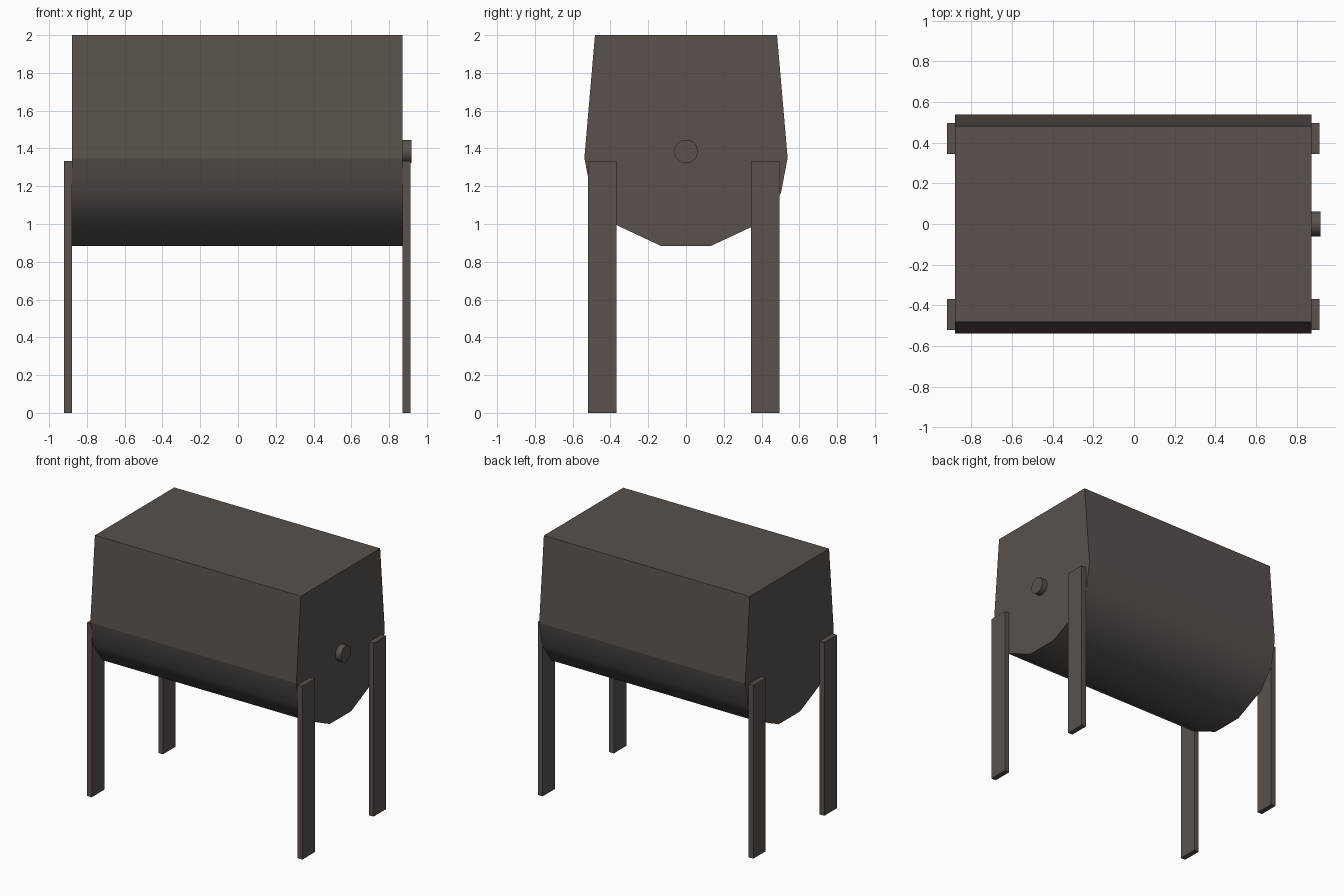
import bpy, bmesh, math

if "Cube" in bpy.data.objects:
    bpy.data.objects.remove(bpy.data.objects["Cube"])

metal = bpy.data.materials.new("dark brown metal")
metal.diffuse_color = (0.10, 0.083, 0.073, 1)
metal.use_nodes = True
metal.node_tree.nodes["Principled BSDF"].inputs["Base Color"].default_value = metal.diffuse_color


def finish(bm, name):
    bmesh.ops.recalc_face_normals(bm, faces=bm.faces)
    me = bpy.data.meshes.new(name)
    bm.to_mesh(me)
    bm.free()
    me.materials.append(metal)
    ob = bpy.data.objects.new(name, me)
    bpy.context.collection.objects.link(ob)
    return ob


# Drum body: half cross-section (y, z), mirrored and extruded along x
X0, X1, RIM = -0.88, 0.872, 1.35
half = [(0.482, 2.0), (0.538, RIM), (0.503, 1.165), (0.385, 1.002), (0.13, 0.883)]
profile = half + [(-y, z) for y, z in reversed(half)]
bm = bmesh.new()
cap = bm.faces.new([bm.verts.new((X0, y, z)) for y, z in profile])
ext = bmesh.ops.extrude_face_region(bm, geom=[cap], use_keep_orig=True)
bmesh.ops.translate(bm, vec=(X1 - X0, 0, 0),
                    verts=[g for g in ext["geom"] if isinstance(g, bmesh.types.BMVert)])
# rounded belly is smooth, upper sides and end caps stay flat
for f in bm.faces:
    f.smooth = len(f.verts) == 4 and all(v.co.z < RIM + 0.01 for v in f.verts)
for e in bm.edges:
    e.smooth = all(f.smooth for f in e.link_faces)
finish(bm, "drum_body")


# Four flat legs
def box(name, lo, hi):
    bm = bmesh.new()
    bmesh.ops.create_cube(bm, size=1)
    for v in bm.verts:
        v.co = [h if c > 0 else l for c, l, h in zip(v.co, lo, hi)]
    finish(bm, name)


for side, xa, xb in (("left", -0.92, X0), ("right", X1, 0.912)):
    for end, ya, yb in (("front", -0.52, -0.368), ("back", 0.345, 0.496)):
        box(f"{end}_{side}_leg", (xa, ya, 0), (xb, yb, 1.333))

# Round axle stub on the right end
bpy.ops.mesh.primitive_cylinder_add(vertices=32, radius=0.062, depth=0.05,
                                    location=(0.893, 0, 1.384),
                                    rotation=(0, math.pi / 2, 0))
stub = bpy.context.object
stub.name = "axle_stub"
stub.data.materials.append(metal)
bpy.ops.object.shade_smooth_by_angle(angle=math.radians(35))
